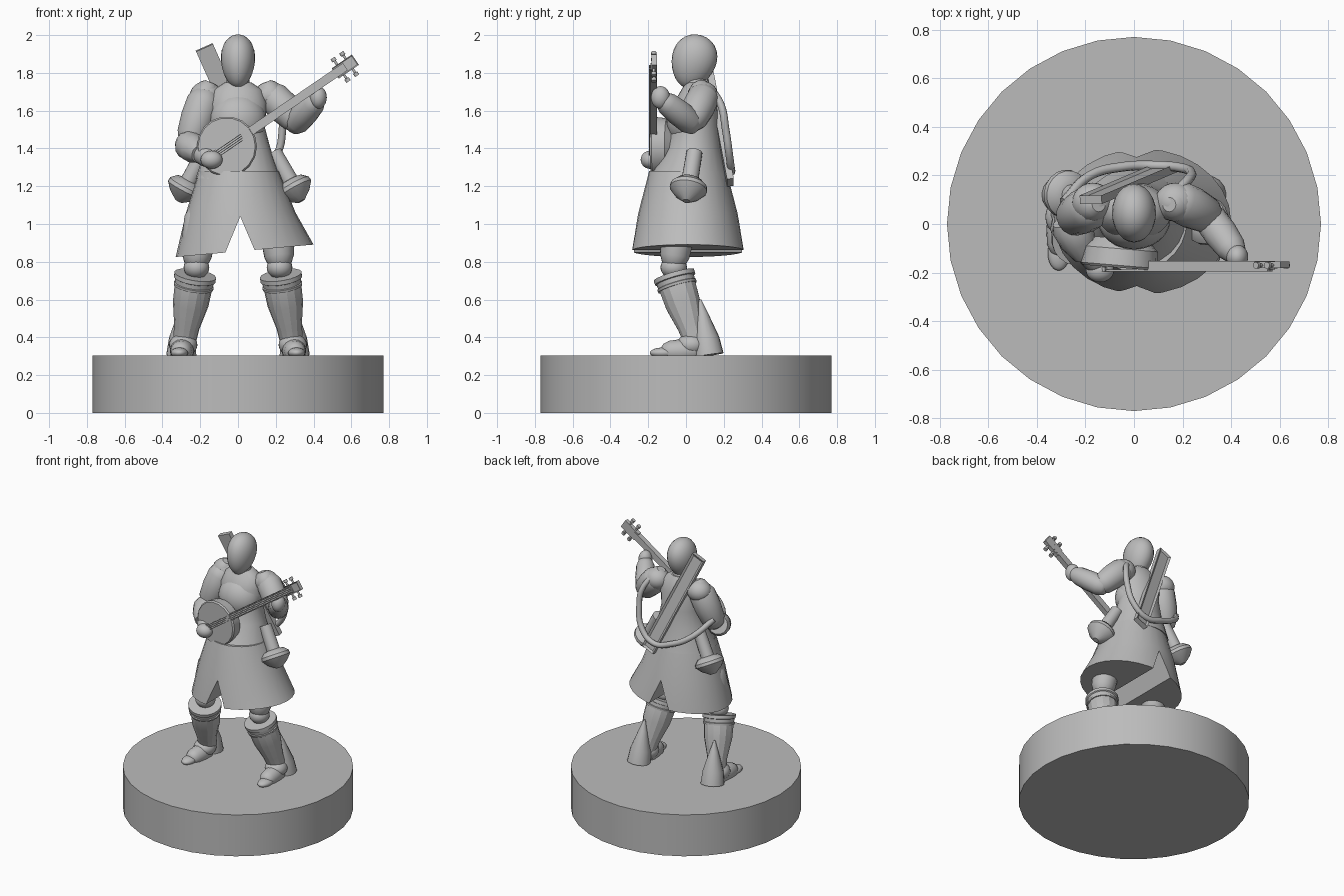
import bpy, bmesh, math
from mathutils import Vector, Matrix

cube = bpy.data.objects.get("Cube")
if cube:
    bpy.data.objects.remove(cube, do_unlink=True)

GREY = (0.5, 0.5, 0.5, 1)
mat = bpy.data.materials.new("stone_grey")
mat.use_nodes = True
mat.diffuse_color = GREY
mat.node_tree.nodes["Principled BSDF"].inputs["Base Color"].default_value = GREY


def finish(name, bm, smooth=40):
    bmesh.ops.recalc_face_normals(bm, faces=bm.faces)
    mesh = bpy.data.meshes.new(name)
    bm.to_mesh(mesh)
    bm.free()
    mesh.materials.append(mat)
    if smooth:
        mesh.shade_smooth()
        mesh.set_sharp_from_angle(angle=math.radians(smooth))
    ob = bpy.data.objects.new(name, mesh)
    bpy.context.collection.objects.link(ob)
    return ob


def axis_frame(p, q):
    d = Vector(q) - Vector(p)
    return Matrix.Translation(p) @ d.to_track_quat('Z', 'Y').to_matrix().to_4x4(), d.length


def skin(bm, rings):
    """Bridge closed rings of points and cap both ends."""
    loops = [[bm.verts.new(p) for p in ring] for ring in rings]
    n = len(loops[0])
    for a, b in zip(loops, loops[1:]):
        for i in range(n):
            j = (i + 1) % n
            bm.faces.new((a[i], a[j], b[j], b[i]))
    bm.faces.new(loops[0][::-1])
    bm.faces.new(loops[-1])


def loft(name, rings, sides=24, shear=0, smooth=40):
    """Rings are (centre x, centre y, z, radius x, radius y); shear tilts the first."""
    bm = bmesh.new()
    pts = []
    for k, (cx, cy, z, rx, ry) in enumerate(rings):
        ring = []
        for i in range(sides):
            a = math.tau * i / sides
            x = cx + rx * math.cos(a)
            ring.append((x, cy + ry * math.sin(a), z + (shear * x if k == 0 else 0)))
        pts.append(ring)
    skin(bm, pts)
    return finish(name, bm, smooth)


def limb(name, p, q, profile, sides=16, smooth=40):
    """Turned shape from p to q; profile is (fraction along, radius)."""
    m, length = axis_frame(p, q)
    bm = bmesh.new()
    skin(bm, [[m @ Vector((r * math.cos(math.tau * i / sides), r * math.sin(math.tau * i / sides),
                           t * length)) for i in range(sides)] for t, r in profile])
    return finish(name, bm, smooth)


def ball(name, centre, size, aim=None, taper=0):
    """Ellipsoid; aim turns its z axis, taper narrows its lower end."""
    bm = bmesh.new()
    bmesh.ops.create_uvsphere(bm, u_segments=24, v_segments=14, radius=1)
    rot = Vector(aim).to_track_quat('Z', 'Y').to_matrix() if aim else Matrix.Identity(3)
    for v in bm.verts:
        k = 1 + taper * v.co.z
        v.co = rot @ Vector((v.co.x * size[0] * k, v.co.y * size[1] * k, v.co.z * size[2]))
        v.co += Vector(centre)
    return finish(name, bm, 60)


def box(name, frame, centre, size, inset=0):
    """Box in a frame; inset sinks a panel in its +z face."""
    bm = bmesh.new()
    bmesh.ops.create_cube(bm, size=1)
    for v in bm.verts:
        v.co = Vector([a * b + c for a, b, c in zip(v.co, size, centre)])
    if inset:
        top = max(bm.faces, key=lambda f: f.calc_center_median().z)
        bmesh.ops.inset_region(bm, faces=[top], thickness=inset, depth=0)
        bmesh.ops.translate(bm, verts=top.verts, vec=(0, 0, -inset / 2))
    bm.transform(frame)
    return finish(name, bm, 0)


def tube(name, points, radius):
    curve = bpy.data.curves.new(name, 'CURVE')
    curve.dimensions = '3D'
    curve.bevel_depth = radius
    curve.bevel_resolution = 2
    curve.use_fill_caps = True
    sp = curve.splines.new('BEZIER')
    sp.bezier_points.add(len(points) - 1)
    for bp, p in zip(sp.bezier_points, points):
        bp.co = p
        bp.handle_left_type = bp.handle_right_type = 'AUTO'
    curve.materials.append(mat)
    ob = bpy.data.objects.new(name, curve)
    bpy.context.collection.objects.link(ob)


CAPSULE = [(0, .4), (.05, .75), (.2, 1), (.5, 1.02), (.8, .9), (.95, .65), (1, .35)]


def muscle(name, p, q, r):
    limb(name, p, q, [(t, k * r) for t, k in CAPSULE], 16, 60)


# Round base
limb("base", (0, 0, 0), (0, 0, .305), [(0, .77), (1, .77)], 32)

# Split skirt
skirt = loft("skirt", [(.035, .01, .855, .365, .3), (.015, .01, 1.06, .29, .262),
                       (.005, .01, 1.28, .212, .205)], 28, shear=.09, smooth=30)
bm = bmesh.new()
skin(bm, [[(.012, y, 1.04), (-.17, y, .6), (.2, y, .6)] for y in (-1, 1)])
cutter = finish("skirt_slit_cutter", bm, 0)
cutter.hide_render = True
mod = skirt.modifiers.new("slit", 'BOOLEAN')
mod.operation = 'DIFFERENCE'
mod.solver = 'EXACT'
mod.object = cutter
bpy.context.view_layer.objects.active = skirt
bpy.ops.object.modifier_apply(modifier="slit")
bpy.data.objects.remove(cutter, do_unlink=True)

# Torso, neck and head
loft("jacket", [(0, .015, 1.24, .225, .215), (0, .04, 1.4, .172, .145), (0, .05, 1.52, .14, .125),
                (0, .05, 1.64, .155, .115), (0, .06, 1.71, .13, .085), (0, .06, 1.75, .07, .06)])
ball("chest", (0, .02, 1.55), (.15, .125, .145))
limb("neck", (0, .06, 1.68), (0, .04, 1.8), [(0, .07), (1, .055)])
ball("head", (0, .04, 1.86), (.09, .118, .145), (0, .3, 1), .14)

# Legs and boots
for side, tag in ((-1, "right"), (1, "left")):
    def at(x, y, z):
        return (side * x, y, z)
    muscle(tag + "_thigh", at(.19, -.02, 1.1), at(.225, -.07, .76), .088)
    ball(tag + "_knee", at(.22, -.065, .77), (.068, .07, .06))
    top, ankle = at(.228, -.06, .715), at(.285, .05, .37)
    limb(tag + "_boot", top, ankle, [(0, .095), (.15, .1), (.4, .095), (.75, .068), (1, .06)], 14, 25)
    limb(tag + "_boot_cuff", at(.226, -.064, .73), at(.236, -.045, .665),
         [(0, .1), (0, .112), (.35, .112), (.4, .104), (.75, .102), (.8, .108), (1, .106)], 20, 30)
    limb(tag + "_heel_spur", at(.3, .12, .305), at(.285, .075, .6),
         [(0, .08), (.3, .07), (.75, .03), (1, .006)])
    ball(tag + "_ankle", at(.29, .03, .36), (.075, .08, .06))
    muscle(tag + "_foot", at(.29, .08, .33), at(.305, -.13, .325), .062)
    ball(tag + "_toe", at(.31, -.12, .318), (.045, .072, .028))

# Arms
muscle("right_upper_arm", (-.16, .08, 1.71), (-.265, .02, 1.41), .09)
limb("right_sleeve_cuff", (-.275, .02, 1.43), (-.2, -.13, 1.37),
     [(0, .065), (.2, .08), (.6, .075), (1, .05)], 14)
muscle("right_forearm", (-.27, 0, 1.43), (-.13, -.19, 1.33), .058)
ball("right_hand", (-.14, -.19, 1.34), (.058, .05, .048))
muscle("left_upper_arm", (.15, .11, 1.71), (.335, .02, 1.52), .085)
muscle("left_forearm", (.285, .06, 1.51), (.43, -.14, 1.67), .068)
ball("left_hand", (.425, -.135, 1.67), (.045, .05, .06))
for side, tag in ((-1, "right"), (1, "left")):
    ball(tag + "_shoulder", (side * .17, .09, 1.68), (.085, .08, .075))
    limb(tag + "_shoulder_pad", (side * .185, .08, 1.655), (side * .145, .08, 1.75),
         [(0, .06), (.15, .072), (.5, .07), (.85, .05), (1, .03)], 12, 30)

# Hip flasks: stem with a lens-shaped end
for tag, p, q in (("left", (.19, .045, 1.38), (.325, .005, 1.14)),
                  ("right", (-.18, .1, 1.38), (-.305, .13, 1.14))):
    limb(tag + "_flask", p, q,
         [(0, .042), (.62, .045), (.64, .07), (.74, .098), (.82, .1), (.95, .07), (1.08, .02)], 18, 35)

# Banjo, in a frame whose x runs up the neck and z faces forward
along = Vector((.66, 0, .45)).normalized()
facing = Vector((0, -1, 0))
frame = Matrix((along, facing.cross(along), facing)).transposed().to_4x4()
frame.translation = (-.06, -.17, 1.405)
limb("banjo_body", (-.05, -.06, 1.41), (-.06, -.18, 1.41),
     [(0, .11), (.35, .152), (.92, .16), (1, .152)], 18, 30)
box("banjo_neck", frame, (.43, 0, 0), (.66, .046, .035))
box("banjo_tailpiece", frame, (-.07, 0, .016), (.03, .05, .02))
box("banjo_headstock", frame, (.76, 0, -.002), (.13, .066, .028), .008)
for k in range(4):
    box("banjo_string", frame, (.34, (k - 1.5) * .011, .021), (.82, .004, .008))
for x in (.73, .785):
    for s in (-1, 1):
        p, q = (frame @ Vector((x, s * d, 0)) for d in (.025, .075))
        limb("tuning_peg", p, q, [(0, .007), (.6, .007), (.62, .014), (1, .014)], 10)

# Long case slung across the back
low, high = Vector((.14, .235, 1.22)), Vector((-.178, .1, 1.935))
up = (high - low).normalized()
out = Vector((0, 1, 0)) - up * up.y
out.normalize()
case = Matrix((up, out.cross(up), out)).transposed().to_4x4()
case.translation = (low + high) / 2
box("back_case", case, (0, 0, 0), ((high - low).length, .098, .036), .02)

# Curved horn tube looping round the back
tube("back_loop", [(.16, .12, 1.73), (.225, .185, 1.63), (.235, .21, 1.5), (.2, .23, 1.36),
                   (.1, .24, 1.28), (-.05, .235, 1.31), (-.18, .2, 1.38), (-.29, .09, 1.5)], .02)
